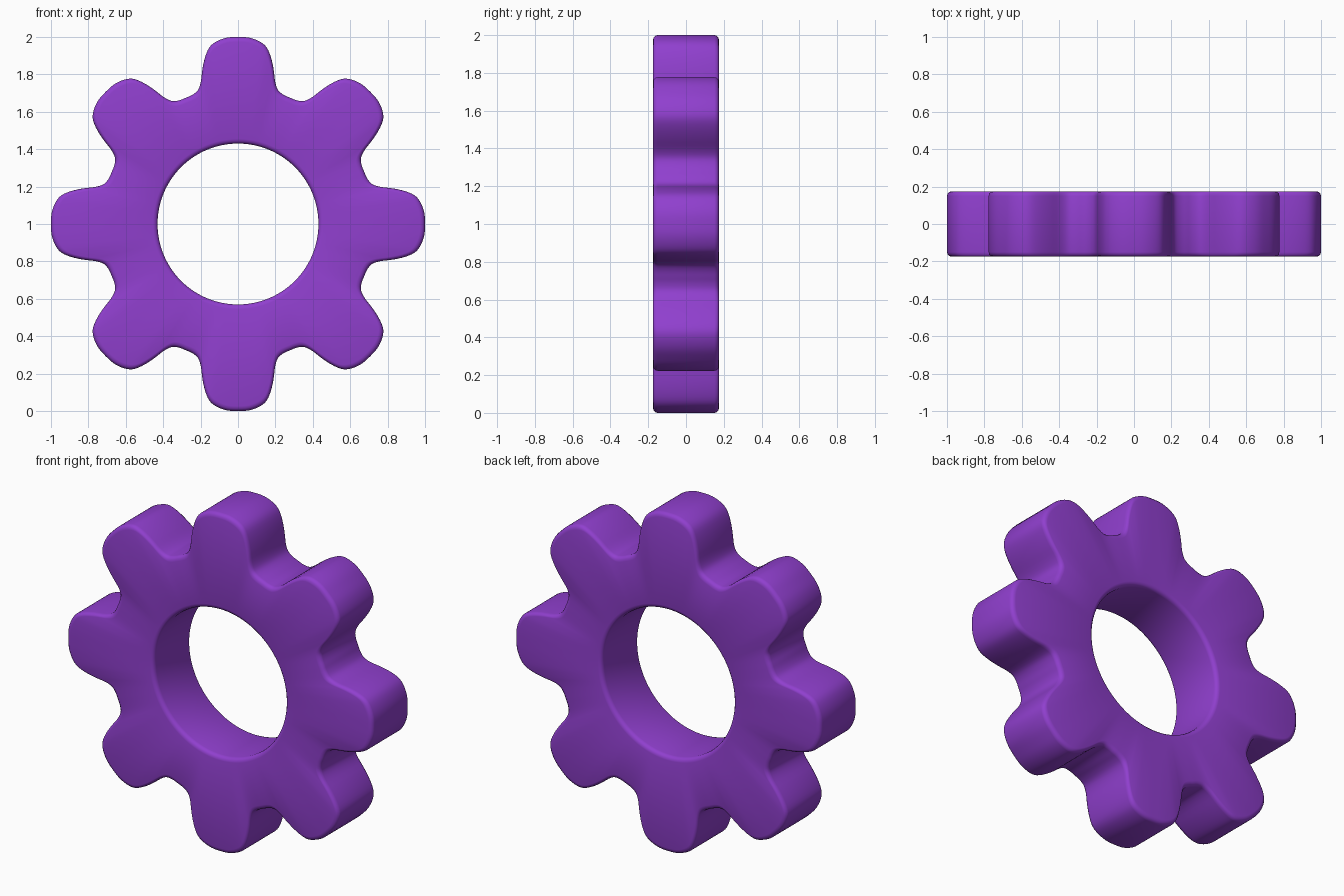
import bpy, bmesh, math
from mathutils import Vector

if "Cube" in bpy.data.objects:
    bpy.data.objects.remove(bpy.data.objects["Cube"])

TEETH, HOLE_R, HALF_T, BEVEL = 8, 0.43, 0.175, 0.025

# Half of one tooth: (sideways, radial) from tip to valley
half = [(0, 1.0), (0.06, 0.996), (0.115, 0.976), (0.152, 0.946), (0.175, 0.895),
        (0.19, 0.83), (0.199, 0.76), (0.215, 0.715), (0.245, 0.690), (0.281, 0.674)]


def turn(p, a):
    c, s = math.cos(a), math.sin(a)
    return Vector((p[0] * c + p[1] * s, p[1] * c - p[0] * s))


def smooth_loop(pts, steps):
    """Closed Catmull-Rom curve through the points."""
    out, n = [], len(pts)
    for i in range(n):
        a, b, c, d = (pts[(i + k) % n] for k in (-1, 0, 1, 2))
        for k in range(steps):
            t = k / steps
            out.append(0.5 * (2 * b + (c - a) * t + (2 * a - 5 * b + 4 * c - d) * t ** 2
                              + (3 * b - a - 3 * c + d) * t ** 3))
    return out


# Mirror the half tooth (sharing the valley point), then repeat around
tooth = [(-x, r) for x, r in half[-2:0:-1]] + half
outer = smooth_loop([turn(p, i * math.tau / TEETH) for i in range(TEETH) for p in tooth], 3)
inner = [p.normalized() * HOLE_R for p in outer]

# Four rims joined into a closed ring
bm = bmesh.new()
rims = [[bm.verts.new((p.x, y, p.y + 1)) for p in loop]
        for loop, y in ((outer, -HALF_T), (outer, HALF_T), (inner, HALF_T), (inner, -HALF_T))]
n = len(outer)
for r in range(4):
    a, b = rims[r], rims[(r + 1) % 4]
    for i in range(n):
        j = (i + 1) % n
        bm.faces.new((a[i], a[j], b[j], b[i]))
bmesh.ops.recalc_face_normals(bm, faces=bm.faces)
mesh = bpy.data.meshes.new("gear_wheel")
bm.to_mesh(mesh)
bm.free()
gear = bpy.data.objects.new("gear_wheel", mesh)
bpy.context.collection.objects.link(gear)

# Rounded rims
bev = gear.modifiers.new("rounded_rims", 'BEVEL')
bev.width, bev.segments = BEVEL, 3
bev.limit_method, bev.angle_limit = 'ANGLE', math.radians(60)
bev.use_clamp_overlap = False
mesh.shade_smooth()

mat = bpy.data.materials.new("purple")
mat.diffuse_color = (0.28, 0.05, 0.62, 1)
mat.use_nodes = True
mat.node_tree.nodes["Principled BSDF"].inputs["Base Color"].default_value = mat.diffuse_color
mesh.materials.append(mat)
